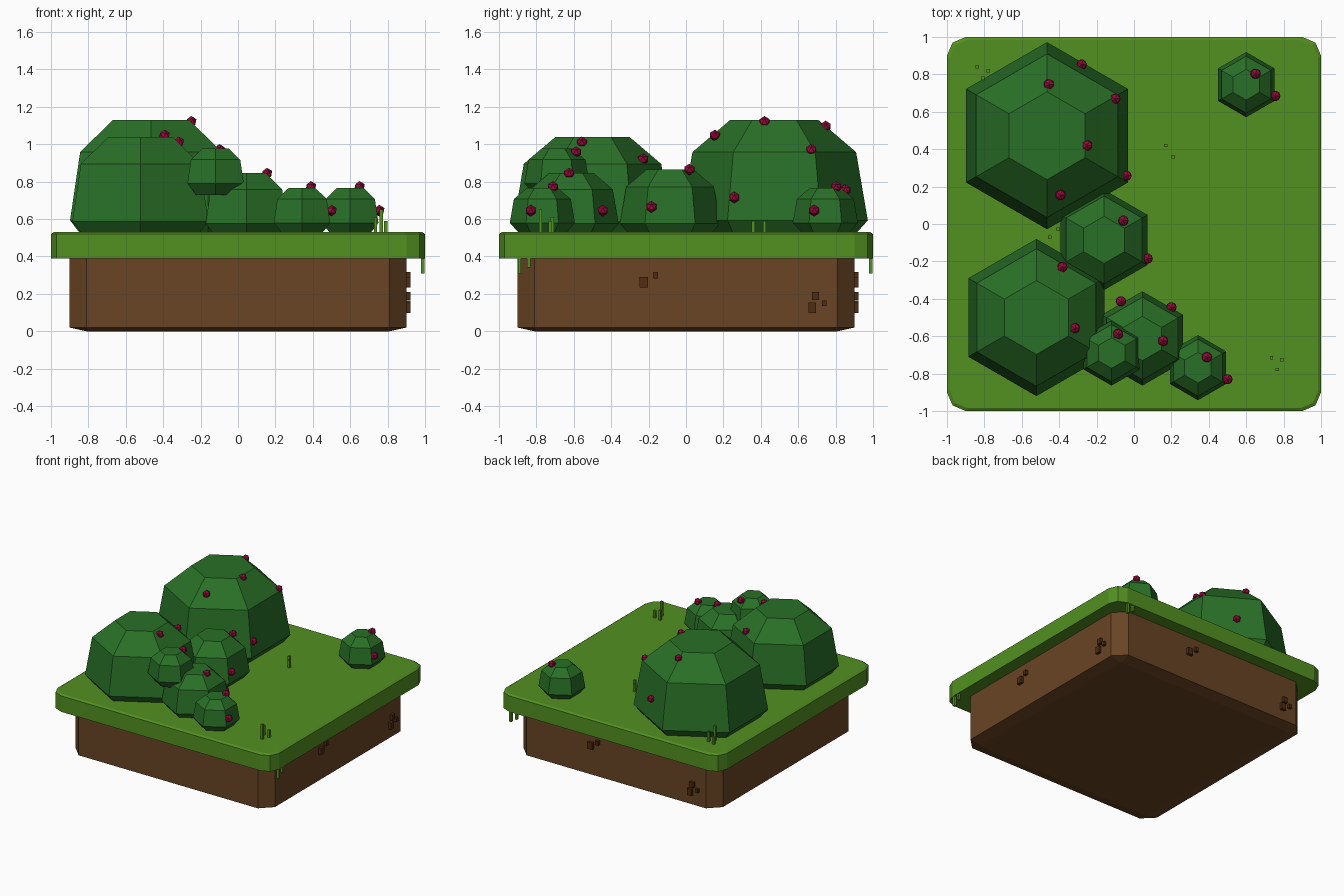
import bpy, bmesh
from math import sin, cos, pi
from mathutils import Matrix, Vector

if "Cube" in bpy.data.objects:
    bpy.data.objects.remove(bpy.data.objects["Cube"])


def material(name, rgb):
    m = bpy.data.materials.new(name)
    m.diffuse_color = (*rgb, 1)
    m.use_nodes = True
    m.node_tree.nodes["Principled BSDF"].inputs["Base Color"].default_value = m.diffuse_color
    return m


GRASS = material("grass", (0.085, 0.28, 0.015))
SOIL = material("soil", (0.14, 0.058, 0.017))
DARK_SOIL = material("dark_soil", (0.075, 0.025, 0.006))
LEAF = material("leaf", (0.022, 0.16, 0.02))
BERRY = material("berry", (0.32, 0.003, 0.045))


def finish(name, bm, mat):
    bmesh.ops.recalc_face_normals(bm, faces=bm.faces)
    me = bpy.data.meshes.new(name)
    bm.to_mesh(me)
    bm.free()
    me.materials.append(mat)
    ob = bpy.data.objects.new(name, me)
    bpy.context.collection.objects.link(ob)
    return ob


def loft(name, rings, mat):
    """Flat-capped solid through rings with equal point counts."""
    bm = bmesh.new()
    loops = [[bm.verts.new(p) for p in r] for r in rings]
    n = len(loops[0])
    for a, b in zip(loops, loops[1:]):
        for i in range(n):
            j = (i + 1) % n
            bm.faces.new((a[i], a[j], b[j], b[i]))
    bm.faces.new(loops[0])
    bm.faces.new(loops[-1])
    return finish(name, bm, mat)


def square_ring(corner, z):
    """Square outline from one corner's points, turned four times."""
    return [Matrix.Rotation(k * pi / 2, 3, 'Z') @ Vector((x, y, z))
            for k in range(4) for x, y in corner]


def boxes(name, specs, mat, turns=1):
    """Boxes given as (centre, size), repeated by quarter turns about z."""
    bm = bmesh.new()
    for k in range(turns):
        for c, s in specs:
            m = (Matrix.Rotation(k * pi / 2, 4, 'Z') @ Matrix.Translation(c)
                 @ Matrix.Diagonal((*s, 1)))
            bmesh.ops.create_cube(bm, size=1, matrix=m)
    return finish(name, bm, mat)


# Soil block with chamfered corners and underside
wide = [(0.9, 0.81), (0.81, 0.9)]
loft("soil_block", [square_ring([(0.81, 0.80), (0.80, 0.81)], 0),
                    square_ring(wide, 0.02), square_ring(wide, 0.40)], SOIL)

# Grass slab with rounded corners
edge = [(1, 0.9), (0.97, 0.97), (0.9, 1)]
top = [(0.985, 0.89), (0.957, 0.957), (0.89, 0.985)]
loft("grass_slab", [square_ring(edge, 0.39), square_ring(edge, 0.52),
                    square_ring(top, 0.53)], GRASS)

# Clods on two sides of the soil
clods = [(-0.225, 0.262, 0.045, 0.055), (-0.163, 0.3, 0.028, 0.034),
         (0.693, 0.188, 0.036, 0.044), (0.74, 0.15, 0.025, 0.03),
         (0.675, 0.125, 0.04, 0.055)]
boxes("soil_clods", [((0.90, y, z), (0.046, w, h)) for y, z, w, h in clods],
      DARK_SOIL, turns=2)

# Upright grass blades: x, y, tip height
blades = [(0.735, -0.715, 0.61), (0.79, -0.725, 0.59), (0.765, -0.778, 0.65),
          (0.17, 0.42, 0.59), (0.21, 0.36, 0.59),
          (-0.838, 0.84, 0.59), (-0.78, 0.82, 0.61), (-0.808, 0.78, 0.65),
          (-0.45, -0.07, 0.59), (-0.405, -0.028, 0.59)]
boxes("grass_blades", [((x, y, (t + 0.5) / 2), (0.018, 0.018, t - 0.5))
                       for x, y, t in blades], GRASS)

# Blades hanging over two edges
boxes("hanging_blades", [((0.988, -0.89, 0.36), (0.02, 0.018, 0.1)),
                         ((0.988, -0.84, 0.375), (0.02, 0.018, 0.07))],
      GRASS, turns=2)

# Six-sided bushes: x, y, widest height, radius
profile = [(0.68, -0.36), (1, 0), (0.875, 0.73), (0.47, 1.075)]
bushes = [(-0.465, 0.472, 0.593, 0.5), (-0.522, -0.5, 0.588, 0.42),
          (-0.16, -0.085, 0.577, 0.268), (0.045, -0.612, 0.575, 0.252),
          (-0.12, -0.69, 0.79, 0.174), (0.342, -0.768, 0.58, 0.174),
          (0.6, 0.745, 0.58, 0.174)]
for i, (x, y, z, r) in enumerate(bushes, 1):
    loft(f"bush_{i}", [[(x + r * f * cos(pi / 6 + k * pi / 3),
                         y + r * f * sin(pi / 6 + k * pi / 3), z + r * h)
                        for k in range(6)] for f, h in profile], LEAF)

# Berries on the bushes
berries = [(-0.25, 0.42, 1.12), (-0.393, 0.155, 1.047), (-0.1, 0.67, 0.97),
           (-0.04, 0.258, 0.715), (-0.455, 0.747, 1.095), (-0.28, 0.852, 0.755),
           (0.65, 0.803, 0.772), (0.755, 0.685, 0.645),
           (0.39, -0.712, 0.772), (0.5, -0.83, 0.645),
           (0.155, -0.625, 0.843), (0.2, -0.445, 0.645), (-0.07, -0.413, 0.66),
           (-0.085, -0.588, 0.958), (-0.383, -0.23, 0.92),
           (-0.317, -0.557, 1.01), (-0.057, 0.018, 0.865), (0.073, -0.185, 0.665)]
bm = bmesh.new()
for p in berries:
    bmesh.ops.create_icosphere(bm, subdivisions=1, radius=0.031,
                               matrix=Matrix.Translation(p))
finish("berries", bm, BERRY)
